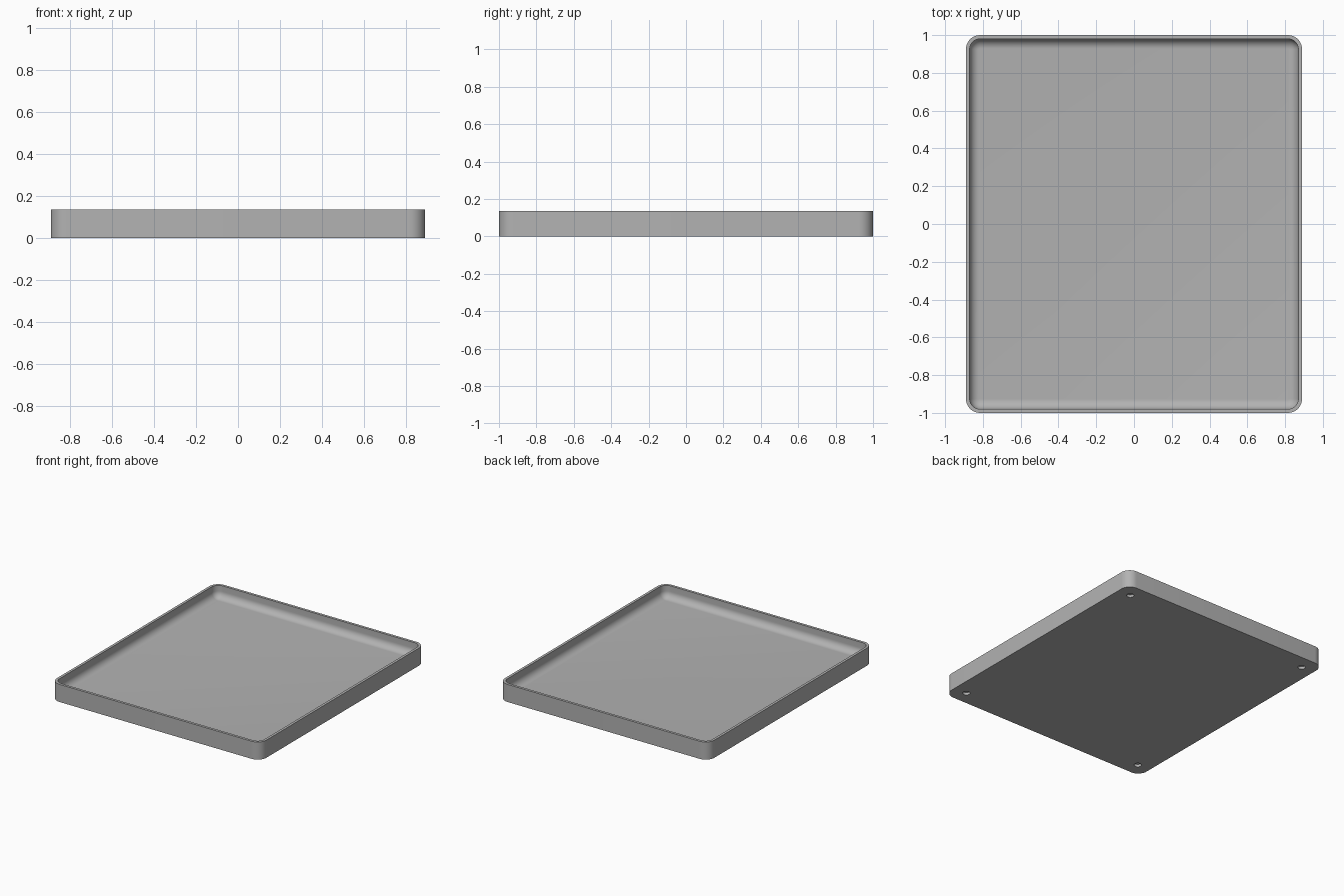
import bpy, bmesh, math

cube = bpy.data.objects.get("Cube")
if cube:
    bpy.data.objects.remove(cube, do_unlink=True)

HX, HY, H = 0.89, 1.0, 0.135       # half width, half length, height
CORNER, WALL = 0.075, 0.02         # outer corner radius, rim thickness
FLOOR, FILLET = 0.04, 0.052        # cavity floor height, inner fillet radius
HOLE_INSET, HOLE_R, HOLE_DEPTH = 0.107, 0.026, 0.02
ARC = 10

grey = bpy.data.materials.new("plain grey")
grey.use_nodes = True
colour = (0.45, 0.45, 0.45, 1)
grey.diffuse_color = colour
grey.node_tree.nodes["Principled BSDF"].inputs["Base Color"].default_value = colour


def ring(bm, inset, z):
    """Rounded rectangle of vertices, inset from the outer outline."""
    r = CORNER - inset
    verts = []
    for q, (sx, sy) in enumerate([(1, 1), (-1, 1), (-1, -1), (1, -1)]):
        for i in range(ARC + 1):
            a = math.pi / 2 * (q + i / ARC)
            verts.append(bm.verts.new((sx * (HX - CORNER) + r * math.cos(a),
                                       sy * (HY - CORNER) + r * math.sin(a), z)))
    return verts


# Tray: outer wall, rim, inner wall and fillet lofted as one closed skin
levels = [(0, 0), (0, H), (WALL, H)]
for i in range(ARC + 1):
    a = math.pi / 2 * i / ARC
    levels.append((WALL + FILLET * (1 - math.cos(a)),
                   FLOOR + FILLET * (1 - math.sin(a))))
bm = bmesh.new()
rings = [ring(bm, inset, z) for inset, z in levels]
for low, high in zip(rings, rings[1:]):
    for i in range(len(low)):
        j = (i + 1) % len(low)
        bm.faces.new((low[i], low[j], high[j], high[i]))
bm.faces.new(rings[0][::-1])
bm.faces.new(rings[-1])
bmesh.ops.recalc_face_normals(bm, faces=bm.faces)
mesh = bpy.data.meshes.new("tray")
bm.to_mesh(mesh)
bm.free()
mesh.materials.append(grey)
tray = bpy.data.objects.new("tray", mesh)
bpy.context.collection.objects.link(tray)

# Shallow round recesses under the four corners
for sx in (-1, 1):
    for sy in (-1, 1):
        bpy.ops.mesh.primitive_cylinder_add(
            vertices=32, radius=HOLE_R, depth=2 * HOLE_DEPTH,
            location=(sx * (HX - HOLE_INSET), sy * (HY - HOLE_INSET), 0))
        cutter = bpy.context.object
        cutter.name = "foot_recess_cutter"
        cutter.data.materials.append(grey)
        cut = tray.modifiers.new("foot_recess", 'BOOLEAN')
        cut.operation, cut.solver, cut.object = 'DIFFERENCE', 'EXACT', cutter
        bpy.context.view_layer.objects.active = tray
        with bpy.context.temp_override(object=tray, active_object=tray):
            bpy.ops.object.modifier_apply(modifier=cut.name)
        bpy.data.objects.remove(cutter, do_unlink=True)

# Smooth curves, sharp rim and base edges
bpy.ops.object.select_all(action='DESELECT')
tray.select_set(True)
bpy.context.view_layer.objects.active = tray
bpy.ops.object.shade_smooth_by_angle(angle=math.radians(35))
